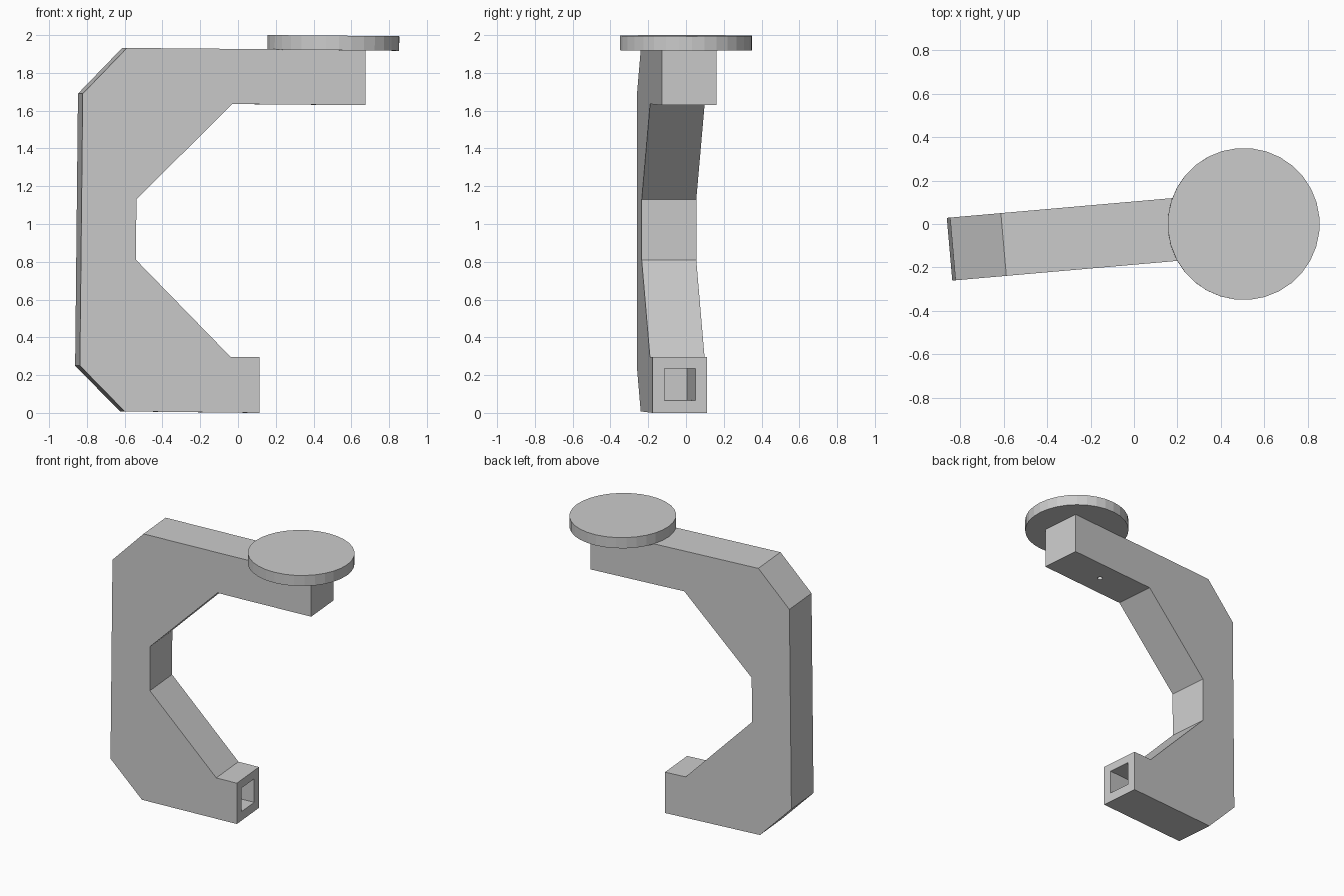
import bpy, bmesh
from math import radians, sin, cos, tan
from mathutils import Vector

if "Cube" in bpy.data.objects:
    bpy.data.objects.remove(bpy.data.objects["Cube"])

YAW, TILT, WIDTH = radians(5), radians(0.5), 0.29


def front_y(x):
    """Front plane of the yawed bracket."""
    return -0.26 + (x + 0.83) * tan(YAW)


def prism(name, profile):
    """Extrude an (x, z) front profile across the bracket width."""
    bm = bmesh.new()
    face = bm.faces.new([bm.verts.new((x, front_y(x), z)) for x, z in profile])
    res = bmesh.ops.extrude_face_region(bm, geom=[face], use_keep_orig=True)
    verts = [v for v in res["geom"] if isinstance(v, bmesh.types.BMVert)]
    bmesh.ops.translate(bm, verts=verts, vec=(-WIDTH * sin(YAW), WIDTH * cos(YAW), 0))
    bmesh.ops.recalc_face_normals(bm, faces=bm.faces[:])
    mesh = bpy.data.meshes.new(name)
    bm.to_mesh(mesh)
    bm.free()
    obj = bpy.data.objects.new(name, mesh)
    bpy.context.collection.objects.link(obj)
    return obj


def cut(target, cutter):
    """Subtract the cutter, then delete it."""
    mod = target.modifiers.new("cut", "BOOLEAN")
    mod.operation, mod.solver, mod.object = "DIFFERENCE", "EXACT", cutter
    bpy.context.view_layer.objects.active = target
    bpy.ops.object.modifier_apply(modifier=mod.name)
    bpy.data.objects.remove(cutter)


def centre(x, z):
    """Point midway through the bracket width, below front point x."""
    return Vector((x - WIDTH / 2 * sin(YAW), front_y(x) + WIDTH / 2 * cos(YAW), z))


# C-shaped frame
SEAM = 0.11
frame = prism("c_frame", [
    (0.115, 0), (-0.60, 0.008), (-0.837, 0.25), (-0.822, 1.69), (-0.588, 1.932),
    (SEAM, 1.926), (SEAM, 1.634), (-0.03, 1.636), (-0.538, 1.13), (-0.54, 0.81),
    (-0.04, 0.297), (0.115, 0.295)])

# Square socket in the lower arm, 0.5 deep
bpy.ops.mesh.primitive_cube_add(size=1, location=centre(0.115, 0.15), rotation=(0, TILT, YAW))
socket = bpy.context.object
socket.scale = (1.0, 0.165, 0.17)
cut(frame, socket)

# Head block continuing the upper arm, with a small screw hole underneath
head = prism("head_block", [(SEAM, 1.926), (0.675, 1.921), (0.675, 1.629), (SEAM, 1.634)])
bpy.ops.mesh.primitive_cylinder_add(vertices=16, radius=0.018, depth=0.2, location=centre(0.30, 1.63))
cut(head, bpy.context.object)

# Round table on top
bpy.ops.mesh.primitive_cylinder_add(vertices=32, radius=0.35, depth=0.077,
                                    location=(0.505, 0, 1.9585), rotation=(0, TILT, YAW))
bpy.context.object.name = "round_table"
